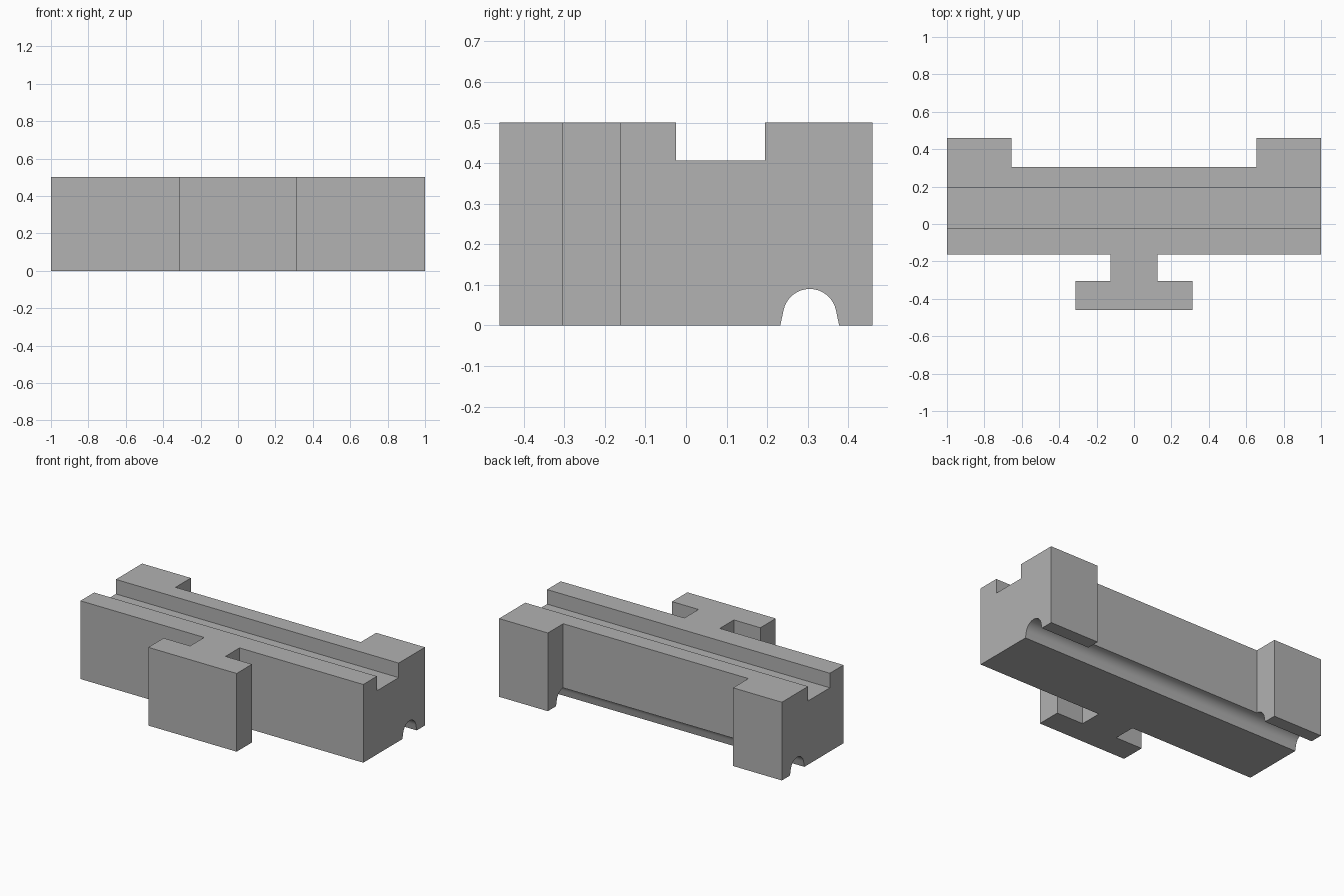
import bpy, bmesh, math
from mathutils import Vector

default_cube = bpy.data.objects.get("Cube")
if default_cube:
    bpy.data.objects.remove(default_cube, do_unlink=True)

LENGTH, HEIGHT = 2.0, 0.5

grey = bpy.data.materials.new("plain grey")
grey.use_nodes = True
colour = (0.445, 0.445, 0.445, 1)
grey.diffuse_color = colour
grey.node_tree.nodes["Principled BSDF"].inputs["Base Color"].default_value = colour


def extrude(name, points, direction):
    """Closed solid made by sweeping a flat outline along a straight direction."""
    bm = bmesh.new()
    face = bm.faces.new([bm.verts.new(p) for p in points])
    swept = bmesh.ops.extrude_face_region(bm, geom=[face])["geom"]
    verts = [v for v in swept if isinstance(v, bmesh.types.BMVert)]
    bmesh.ops.translate(bm, verts=verts, vec=Vector(direction))
    bmesh.ops.recalc_face_normals(bm, faces=bm.faces)
    mesh = bpy.data.meshes.new(name)
    bm.to_mesh(mesh)
    bm.free()
    mesh.materials.append(grey)
    obj = bpy.data.objects.new(name, mesh)
    bpy.context.collection.objects.link(obj)
    return obj


def channel(name, profile):
    """Cutter running past both ends of the block, from a (y, z) profile."""
    reach = LENGTH / 2 + 0.1
    cutter = extrude(name, [(-reach, y, z) for y, z in profile], (2 * reach, 0, 0))
    cutter.hide_render = True
    cutter.hide_viewport = True
    return cutter


# Plan outline: T-shaped tongue at the front, recess between two lugs at the back
half = [(0.3125, -0.46), (0.3125, -0.305), (0.125, -0.305), (0.125, -0.163),
        (1, -0.163), (1, 0.46), (0.655, 0.46), (0.655, 0.305)]
outline = half + [(-x, y) for x, y in reversed(half)]
block = extrude("connector_block", [(x, y, 0) for x, y in outline], (0, 0, HEIGHT))

# Square slot along the top
slot = channel("top_slot_cutter",
               [(-0.025, 0.407), (0.195, 0.407), (0.195, 0.6), (-0.025, 0.6)])

# Rounded groove along the underside
arc = [math.radians(10 + 10 * i) for i in range(17)]
groove = channel("bottom_groove_cutter",
                 [(0.305 + 0.079, -0.05), (0.305 + 0.0725, 0)]
                 + [(0.305 + 0.066 * math.cos(a), 0.024 + 0.066 * math.sin(a)) for a in arc]
                 + [(0.305 - 0.0725, 0), (0.305 - 0.079, -0.05)])

for cutter in (slot, groove):
    cut = block.modifiers.new(cutter.name, 'BOOLEAN')
    cut.operation = 'DIFFERENCE'
    cut.solver = 'EXACT'
    cut.object = cutter

# Bake the cuts, drop the cutters and smooth only the groove
bpy.context.view_layer.update()
graph = bpy.context.evaluated_depsgraph_get()
finished = bpy.data.meshes.new_from_object(block.evaluated_get(graph))
block.modifiers.clear()
block.data = finished
for cutter in (slot, groove):
    bpy.data.objects.remove(cutter, do_unlink=True)

bpy.ops.object.select_all(action='DESELECT')
block.select_set(True)
bpy.context.view_layer.objects.active = block
bpy.ops.object.shade_smooth_by_angle(angle=math.radians(30))
